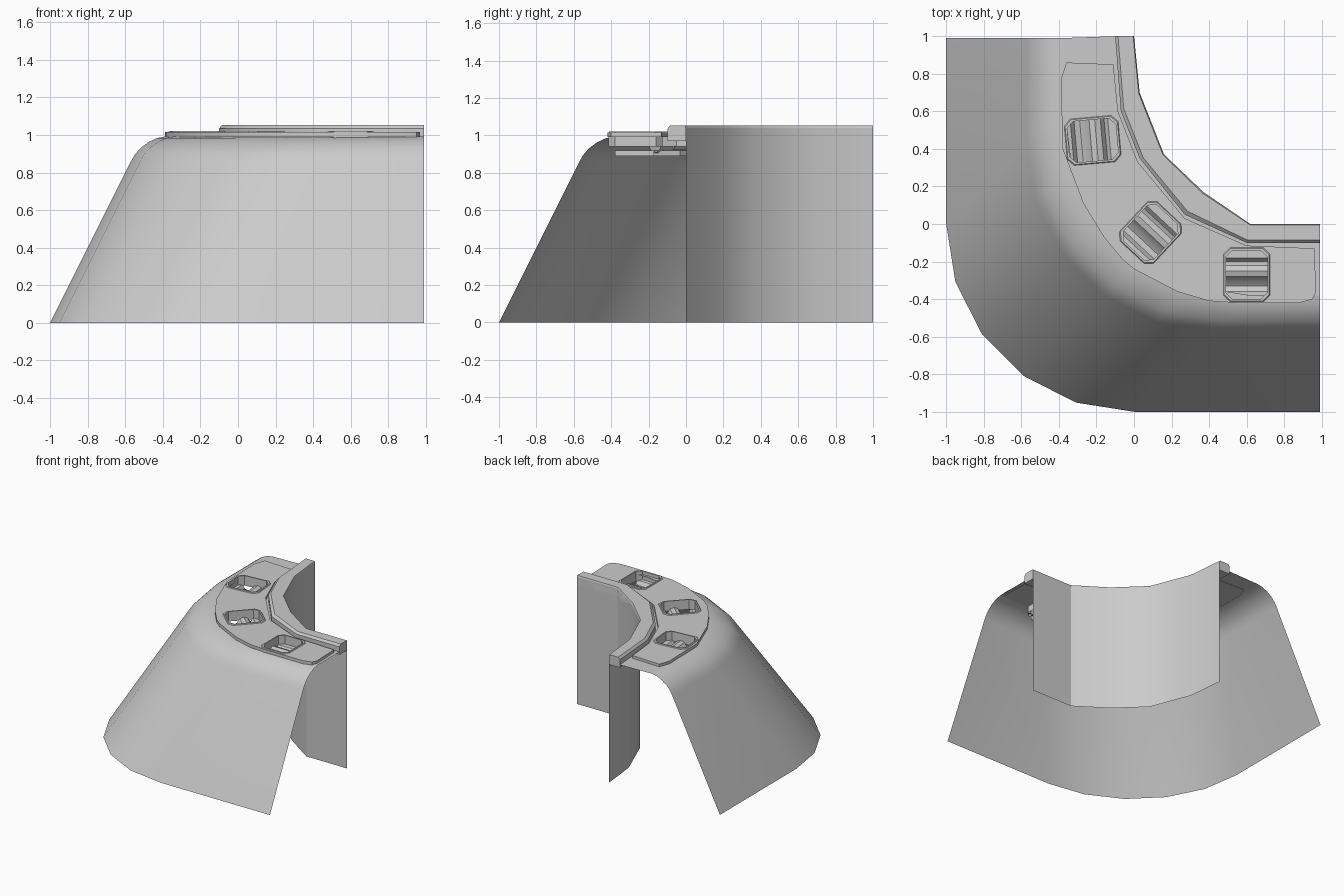
import bpy, bmesh, math
from mathutils import Vector

if "Cube" in bpy.data.objects:
    bpy.data.objects.remove(bpy.data.objects["Cube"])

grey = bpy.data.materials.new("plain_grey")
grey.use_nodes = True
grey.diffuse_color = (0.6, 0.6, 0.6, 1)
grey.node_tree.nodes["Principled BSDF"].inputs["Base Color"].default_value = (0.6, 0.6, 0.6, 1)


def finish(name, bm, angle=30):
    mesh = bpy.data.meshes.new(name)
    bm.to_mesh(mesh)
    bm.free()
    ob = bpy.data.objects.new(name, mesh)
    bpy.context.collection.objects.link(ob)
    mesh.materials.append(grey)
    bpy.ops.object.select_all(action="DESELECT")
    ob.select_set(True)
    bpy.context.view_layer.objects.active = ob
    bpy.ops.object.shade_smooth_by_angle(angle=math.radians(angle))
    return ob


def at(points, z):
    return [(x, y, z) for x, y in points]


def loft(name, rows, closed=False, caps=False):
    """Skin quads between successive rows of points."""
    bm = bmesh.new()
    grid = [[bm.verts.new(p) for p in row] for row in rows]
    pairs = list(zip(grid, grid[1:]))
    if caps:
        pairs.append((grid[-1], grid[0]))
        bm.faces.new([r[0] for r in grid])
        bm.faces.new([r[-1] for r in reversed(grid)])
    n = len(grid[0])
    for a, b in pairs:
        for i in range(n if closed else n - 1):
            j = (i + 1) % n
            bm.faces.new((a[i], a[j], b[j], b[i]))
    if caps:
        bmesh.ops.recalc_face_normals(bm, faces=bm.faces)
    return finish(name, bm)


def sheet(name, outline, holes, z, skirt=0):
    """Flat plate with holes, and an optional skirt round its rim."""
    bm = bmesh.new()
    edges = []
    for loop in [outline] + holes:
        vs = [bm.verts.new((x, y, z)) for x, y in loop]
        ring = [bm.edges.new((vs[i - 1], vs[i])) for i in range(len(vs))]
        edges += ring
        if loop is outline:
            rim = vs
    bmesh.ops.triangle_fill(bm, use_beauty=True, edges=edges, normal=(0, 0, 1))
    for f in bm.faces:
        f.normal_update()
        if f.normal.z < 0:
            f.normal_flip()
    if skirt:
        low = [bm.verts.new(v.co - Vector((0, 0, skirt))) for v in rim]
        for i in range(len(rim)):
            bm.faces.new((rim[i - 1], low[i - 1], low[i], rim[i]))
    return finish(name, bm)


def corner(d, end=0.99):
    """Unit quarter arc with straight ends, set d outside the inner corner."""
    c = 1 - d
    arc = [(c - math.cos(a), c - math.sin(a))
           for a in (math.radians(18 * i) for i in range(6))]
    return [(-d, end)] + arc + [(end, -d)]


# Inner corner paths
wall_path = [(0, 1), (.03, .7), (.16, .37), (.37, .17), (.62, 0), (.99, 0)]
lip_path = [(-.1, 1), (-.07, .6), (.03, .35), (.27, .05), (.6, -.1), (.99, -.1)]

# Sockets: centre and direction of the inward axis
sockets = [((-.22, .445), 5), ((.088, -.045), 47), ((.6, -.27), 90)]


def place(socket, u, v):
    (cx, cy), deg = socket
    c, s = math.cos(math.radians(deg)), math.sin(math.radians(deg))
    return (cx + v * c + u * s, cy + v * s - u * c)


def octagon(socket, grow=0.0):
    w, l, k = .11 + grow, .13 + grow, .035
    pts = [(w, l - k), (w - k, l), (k - w, l), (-w, l - k),
           (-w, k - l), (k - w, -l), (w - k, -l), (w, k - l)]
    return [place(socket, u, v) for u, v in pts]


# Sloping outer shell with rounded shoulder
profile = [(1, 0), (.57, .86), (.55, .895), (.52, .93), (.475, .963), (.43, .984), (.38, .993)]
loft("outer_shell", [at(corner(d), z) for d, z in profile])

# Flat deck between the shoulder and the lip
holes = [octagon(s) for s in sockets]
sheet("deck", corner(.38) + lip_path[::-1], holes, .993)

# Raised pad on the deck
pad = [(-.11, .85), (-.36, .86), (-.39, .77), (-.38, .4), (-.27, .11), (-.16, -.07),
       (-.06, -.19), (0, -.24), (.23, -.36), (.4, -.41), (.55, -.42), (.88, -.42),
       (.95, -.4), (.97, -.36), (.96, -.13), (.6, -.115), (.27, .03), (.02, .33),
       (-.085, .6)]
sheet("pad", pad, holes, 1.015, .025)

# Inner wall and the lip along its top
loft("inner_wall", [at(wall_path, 1.04), at(wall_path, 0)])


def blend(t):
    return [(a + (c - a) * t, b + (d - b) * t)
            for (a, b), (c, d) in zip(lip_path, wall_path)]


lip = [(0, .97), (0, 1.035), (.15, 1.052), (.95, 1.052), (1, 1.04), (1, .97)]
loft("lip", [at(blend(t), z) for t, z in lip], caps=True)

# Socket rims, side walls and curved roller beds
bed = [(.13, .95), (.09, .95), (.07, .925), (.05, .955), (.02, .965), (-.01, .955),
       (-.03, .925), (-.06, .905), (-.09, .915), (-.11, .945), (-.13, .95)]
for i, s in enumerate(sockets, 1):
    inner, outer = octagon(s), octagon(s, .014)
    loft(f"socket_rim_{i}", [at(outer, 1.015), at(octagon(s, .01), 1.021),
                             at(inner, 1.021), at(inner, .94)], closed=True)
    loft(f"socket_casing_{i}", [at(outer, .94), at(outer, 1.01)], closed=True)
    loft(f"roller_bed_{i}", [[(*place(s, u, v), z) for v, z in bed] for u in (-.11, .11)])
    loft(f"bed_tray_{i}", [[(*place(s, u, v), z) for u, v in
                            ((-.09, -.11), (.09, -.11), (.09, .1), (-.09, .1))]
                           for z in (.89, .92)], closed=True)
